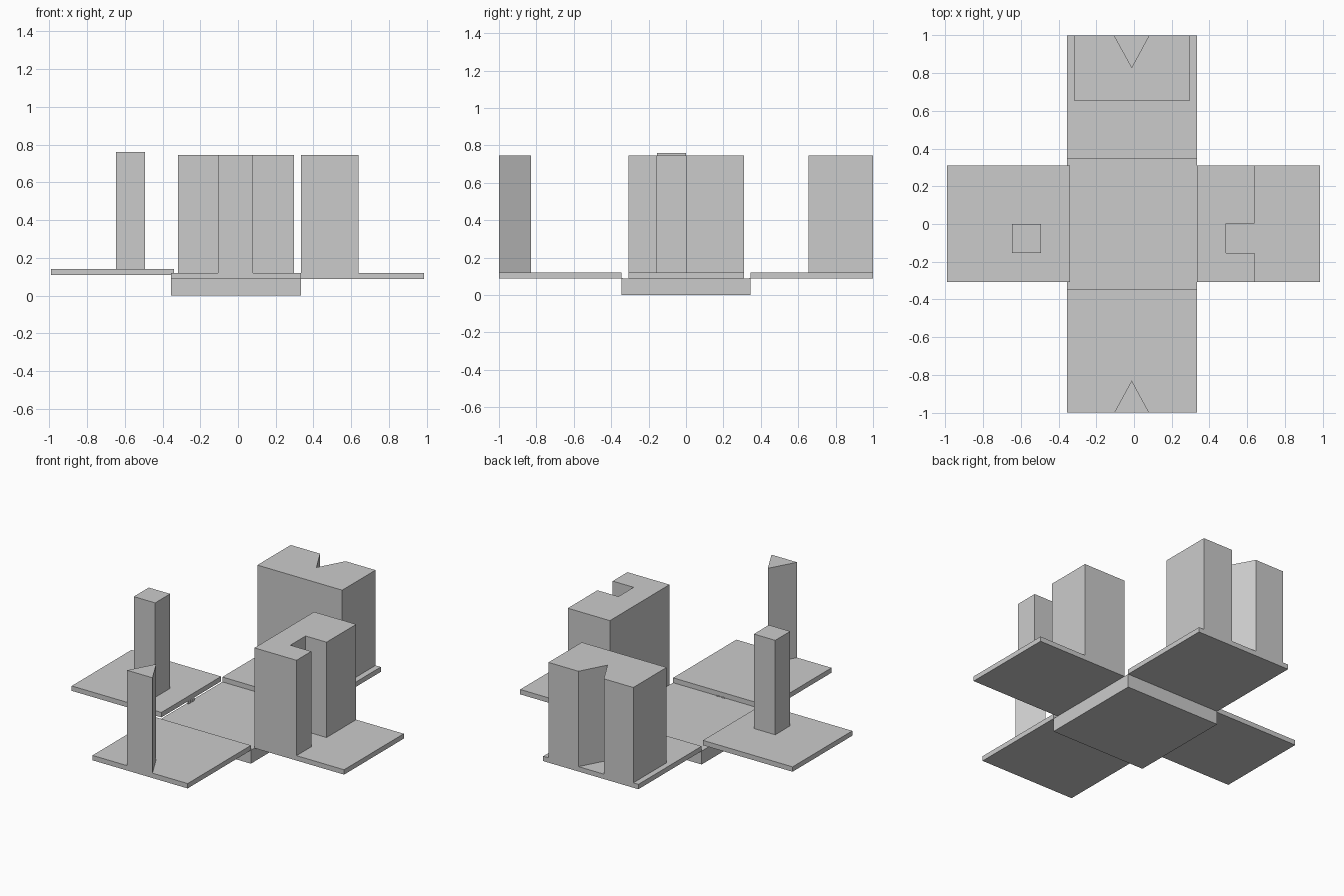
import bpy, bmesh

if "Cube" in bpy.data.objects:
    bpy.data.objects.remove(bpy.data.objects["Cube"])


def prism(name, pts, z0, z1):
    """Extrude a plan outline (counter-clockwise) from z0 to z1."""
    bm = bmesh.new()
    low = [bm.verts.new((x, y, z0)) for x, y in pts]
    high = [bm.verts.new((x, y, z1)) for x, y in pts]
    n = len(pts)
    bm.faces.new(low[::-1])
    bm.faces.new(high)
    for i in range(n):
        j = (i + 1) % n
        bm.faces.new((low[i], low[j], high[j], high[i]))
    bmesh.ops.recalc_face_normals(bm, faces=bm.faces)
    mesh = bpy.data.meshes.new(name)
    bm.to_mesh(mesh)
    bm.free()
    obj = bpy.data.objects.new(name, mesh)
    bpy.context.collection.objects.link(obj)
    return obj


def box(name, x0, x1, y0, y1, z0, z1):
    return prism(name, [(x0, y0), (x1, y0), (x1, y1), (x0, y1)], z0, z1)


# Central base and the four flaps around it
box("centre_base", -0.355, 0.335, -0.345, 0.345, 0, 0.088)
box("front_flap", -0.355, 0.335, -1, -0.345, 0.088, 0.12)
box("back_flap", -0.355, 0.335, 0.345, 1, 0.088, 0.12)
box("right_flap", 0.335, 0.985, -0.308, 0.31, 0.088, 0.12)
box("left_flap", -0.99, -0.34, -0.308, 0.31, 0.109, 0.141)

# Square peg and the block with the matching square slot
box("square_peg", -0.647, -0.492, -0.155, 0, 0.141, 0.76)
prism("square_slot_block",
      [(0.335, -0.308), (0.64, -0.308), (0.64, -0.155), (0.488, -0.155),
       (0.488, 0.003), (0.64, 0.003), (0.64, 0.31), (0.335, 0.31)],
      0.12, 0.745)

# Triangular peg and the block with the matching V notch
prism("triangle_peg", [(-0.105, -1), (0.08, -1), (-0.012, -0.83)], 0.12, 0.745)
prism("triangle_notch_block",
      [(-0.318, 0.655), (0.297, 0.655), (0.297, 1), (0.08, 1),
       (-0.012, 0.83), (-0.105, 1), (-0.318, 1)], 0.12, 0.745)

# Tiny hinge knuckles in the middle of each fold
for side in (-1, 1):
    where = "front" if side < 0 else "back"
    for k, c in enumerate((-0.03, 0.008)):
        y = side * 0.342
        box(f"{where}_hinge_{k}", c - 0.012, c + 0.012, y - 0.003, y + 0.003, 0.083, 0.091)
for k, c in enumerate((-0.015, 0.022)):
    box(f"right_hinge_{k}", 0.329, 0.335, c - 0.012, c + 0.012, 0.083, 0.091)
    box(f"left_hinge_{k}", -0.346, -0.34, c - 0.012, c + 0.012, 0.086, 0.112)
